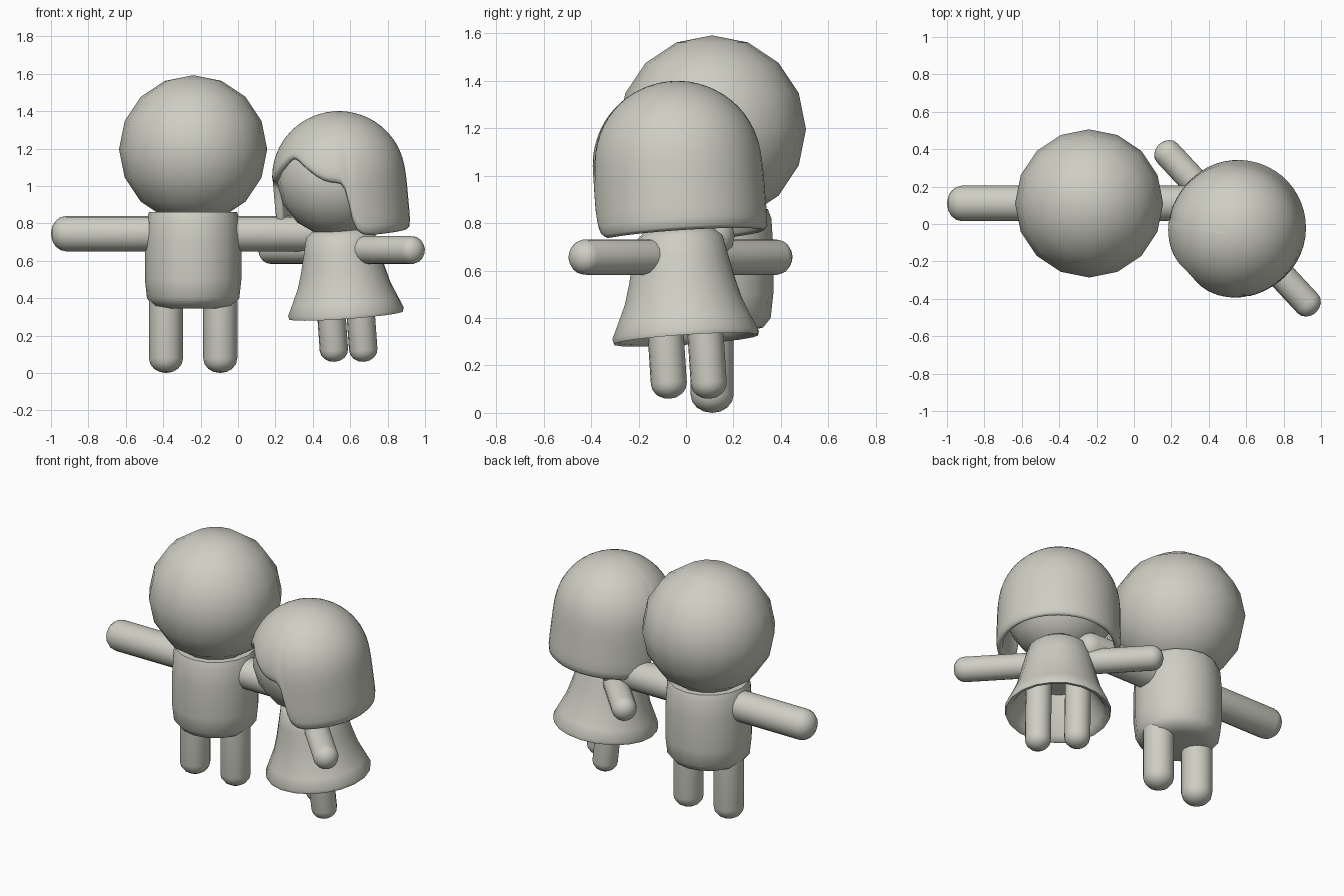
import bpy, bmesh
from math import pi, sin, cos, sqrt, radians
from mathutils import Matrix, Vector

if "Cube" in bpy.data.objects:
    bpy.data.objects.remove(bpy.data.objects["Cube"])

clay = bpy.data.materials.new("warm_grey_clay")
clay.use_nodes = True
clay.diffuse_color = (0.62, 0.62, 0.55, 1)
clay.node_tree.nodes["Principled BSDF"].inputs["Base Color"].default_value = clay.diffuse_color


def finish(name, bm, matrix, angle=50):
    bmesh.ops.recalc_face_normals(bm, faces=bm.faces)
    mesh = bpy.data.meshes.new(name)
    bm.to_mesh(mesh)
    bm.free()
    mesh.materials.append(clay)
    mesh.shade_smooth()
    mesh.set_sharp_from_angle(angle=radians(angle))
    obj = bpy.data.objects.new(name, mesh)
    obj.matrix_world = matrix
    bpy.context.collection.objects.link(obj)
    return obj


def lathe(name, profile, matrix, sides=16):
    """Revolve (radius, z) points about z; end radii of 0 close the form."""
    bm = bmesh.new()
    verts = [bm.verts.new((r, 0, z)) for r, z in profile]
    edges = [bm.edges.new(pair) for pair in zip(verts, verts[1:])]
    bmesh.ops.spin(bm, geom=verts + edges, cent=(0, 0, 0), axis=(0, 0, 1),
                   angle=2 * pi, steps=sides)
    bmesh.ops.remove_doubles(bm, verts=bm.verts, dist=0.0005)
    return finish(name, bm, matrix)


def limb(name, start, tip, radius, frame):
    """Straight limb with a flat hidden root and a rounded tip."""
    a, b = Vector(start), Vector(tip)
    length = (b - a).length
    cap = radius * 0.85
    profile = [(0, 0), (radius, 0)]
    for i in range(5):
        t = i * pi / 8
        profile.append((radius * cos(t), length - cap + cap * sin(t)))
    turn = (b - a).to_track_quat('Z', 'Y').to_matrix().to_4x4()
    lathe(name, profile, frame @ Matrix.Translation(a) @ turn)


def ball(name, radius, matrix):
    bm = bmesh.new()
    bmesh.ops.create_uvsphere(bm, u_segments=16, v_segments=8, radius=radius)
    finish(name, bm, matrix)


def limbs(owner, frame, arm, leg):
    """Mirrored arms (z, root, reach, radius) and legs (x, top, foot, radius)."""
    for side, s in (("left", 1), ("right", -1)):
        z, root, reach, r = arm
        limb(f"{owner}_{side}_arm", (s * root, 0, z), (s * reach, 0, z), r, frame)
        x, top, foot, r = leg
        limb(f"{owner}_{side}_leg", (s * x, 0, top), (s * x, 0, foot), r, frame)


# Tall figure
tall = Matrix.Translation((-0.24, 0.11, 0))
ball("tall_head", 0.396, tall @ Matrix.Translation((0, 0, 1.196)))
lathe("tall_body", [(0, 0.345), (0.15, 0.345), (0.215, 0.36), (0.247, 0.4),
                    (0.258, 0.5), (0.258, 0.7), (0.25, 0.82), (0.235, 0.86), (0, 0.87)], tall)
limbs("tall", tall, (0.745, 0.15, 0.76, 0.095), (0.145, 0.5, 0, 0.091))

# Small figure, turned to one side and leaning slightly forward
small = (Matrix.Translation((0.6, 0.02, 0)) @ Matrix.Rotation(radians(-47), 4, 'Z')
         @ Matrix.Rotation(radians(5.5), 4, 'X'))
ball("small_head", 0.32, small @ Matrix.Translation((0, 0, 1.05)))
limbs("small", small, (0.66, 0.1, 0.615, 0.075), (0.115, 0.55, 0.06, 0.076))

# Flared dress, hollow below
lathe("small_dress", [(0, 0.56), (0.16, 0.55), (0.2, 0.45), (0.265, 0.34), (0.285, 0.315),
                      (0.307, 0.31), (0.312, 0.33), (0.285, 0.39), (0.25, 0.47),
                      (0.225, 0.56), (0.205, 0.65), (0.185, 0.74), (0.15, 0.77), (0, 0.78)],
      small, 20)


# Bobbed hair shell with a parted fringe
def hair_bottom(angle):
    a = abs(angle)
    if a < 34:
        return 1.2 - 0.15 * a / 34
    if a < 55:
        return 1.04
    return 0.8 if a < 60 else 0.745


def hair_radius(z):
    if z > 1.05:
        return 0.362 * sqrt(max(0, 1 - ((z - 1.05) / 0.355) ** 2))
    return 0.362 + 0.02 * (1.05 - z)


half = [11, 22, 33, 44, 53, 56, 64, 77, 91, 106, 121, 136, 151, 166]
angles = [-a for a in reversed(half)] + [0] + half + [180]
rings, top = 10, 1.405
bm = bmesh.new()
crown = bm.verts.new((0, 0, top))
columns = []
for angle in angles:
    column = [crown]
    a = radians(angle)
    for i in range(1, rings + 1):
        z = top - (top - hair_bottom(angle)) * (1 - cos(i / rings * pi / 2))
        r = hair_radius(z)
        column.append(bm.verts.new((r * sin(a), -r * cos(a), z)))
    columns.append(column)
for c, d in zip(columns, columns[1:] + columns[:1]):
    bm.faces.new((crown, c[1], d[1]))
    for i in range(1, rings):
        bm.faces.new((c[i], c[i + 1], d[i + 1], d[i]))
hair = finish("small_hair", bm, small @ Matrix.Translation((0, 0.02, 0)), 180)
shell = hair.modifiers.new("thickness", 'SOLIDIFY')
shell.thickness = 0.045
shell.offset = -1
soft = hair.modifiers.new("soft_edges", 'SUBSURF')
soft.levels = soft.render_levels = 1
